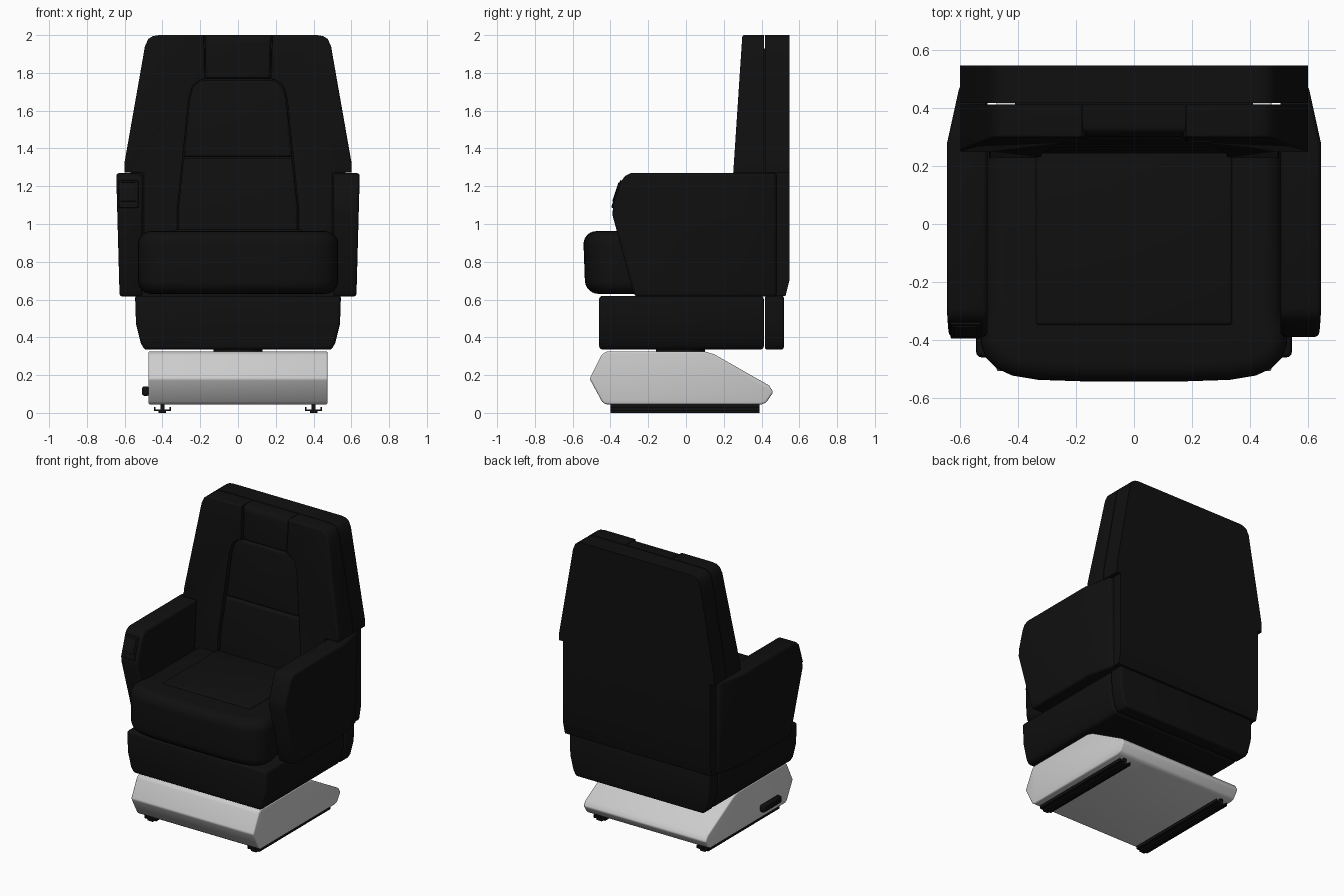
import bpy, bmesh, math
from mathutils import Vector

if "Cube" in bpy.data.objects:
    bpy.data.objects.remove(bpy.data.objects["Cube"])

black = bpy.data.materials.new("black_leather")
black.diffuse_color = (0.005, 0.005, 0.005, 1)
black.use_nodes = True
black.node_tree.nodes["Principled BSDF"].inputs["Base Color"].default_value = black.diffuse_color


def prism(name, pts, axis, lo, hi, bevel=0.01, segs=3, mat=black, warp=None, weight=None, cut=None):
    """Extrude a 2D profile along an axis, optionally warp it, then round its edges."""
    place = {'x': lambda a, b, t: (t, a, b),
             'y': lambda a, b, t: (a, t, b),
             'z': lambda a, b, t: (a, b, t)}[axis]
    bm = bmesh.new()
    rings = [[bm.verts.new(place(a, b, t)) for a, b in pts] for t in (lo, hi)]
    for r in rings:
        bm.faces.new(r)
    n = len(pts)
    for i in range(n):
        j = (i + 1) % n
        bm.faces.new((rings[0][i], rings[0][j], rings[1][j], rings[1][i]))
    if cut:
        bmesh.ops.bisect_plane(bm, geom=bm.verts[:] + bm.edges[:] + bm.faces[:],
                               plane_co=cut[0], plane_no=cut[1])
    if weight:
        layer = bm.edges.layers.float.new("bevel_weight_edge")
        for e in bm.edges:
            e[layer] = weight(e.verts[0].co, e.verts[1].co)
    if warp:
        for v in bm.verts:
            v.co = Vector(warp(*v.co))
    bmesh.ops.recalc_face_normals(bm, faces=bm.faces)
    me = bpy.data.meshes.new(name)
    bm.to_mesh(me)
    bm.free()
    ob = bpy.data.objects.new(name, me)
    bpy.context.collection.objects.link(ob)
    if mat:
        me.materials.append(mat)
    bpy.ops.object.select_all(action='DESELECT')
    ob.select_set(True)
    bpy.context.view_layer.objects.active = ob
    if bevel:
        m = ob.modifiers.new("bevel", 'BEVEL')
        m.width, m.segments = bevel, segs
        m.limit_method = 'WEIGHT' if weight else 'ANGLE'
        m.angle_limit = math.radians(32)
        bpy.ops.object.modifier_apply(modifier=m.name)
    bpy.ops.object.shade_smooth_by_angle(angle=math.radians(35))
    return ob


def box(name, x, y, z, **kw):
    return prism(name, [(x[0], y[0]), (x[1], y[0]), (x[1], y[1]), (x[0], y[1])], 'z', *z, **kw)


def sym(half):
    """Mirror a right-hand half profile across x = 0."""
    return half + [(-a, b) for a, b in reversed(half)]


# Floor rails
rail = sym([(0.02, 0.0), (0.02, 0.01), (0.045, 0.01), (0.045, 0.03), (0.037, 0.03),
            (0.037, 0.018), (0.01, 0.018), (0.01, 0.055)])
for s, side in ((1, "right"), (-1, "left")):
    prism(side + "_rail", [(a + s * 0.4, b) for a, b in rail], 'y', -0.40, 0.39, bevel=0)

# Grey pedestal with swivel disc and side lever
prism("pedestal", [(-0.51, 0.18), (-0.445, 0.31), (-0.42, 0.325), (0.10, 0.325), (0.15, 0.31),
                   (0.44, 0.145), (0.462, 0.11), (0.425, 0.055), (0.40, 0.045), (-0.425, 0.045),
                   (-0.445, 0.06)], 'x', -0.475, 0.475, bevel=0.01, mat=None)
prism("swivel_disc", [(0.13 * math.cos(i * math.pi / 16), -0.03 + 0.13 * math.sin(i * math.pi / 16))
                      for i in range(32)], 'z', 0.32, 0.345, bevel=0)
box("side_lever", (-0.508, -0.47), (-0.34, -0.14), (0.09, 0.14), bevel=0.012)

# Lower skirt, front and rear sections
skirt = sym([(0.495, 0.335), (0.515, 0.37), (0.54, 0.47), (0.545, 0.62)])
prism("skirt_front", skirt, 'y', -0.46, 0.412, bevel=0.018)
prism("skirt_rear", skirt, 'y', 0.418, 0.518, bevel=0.012)

# Seat cushion with a raised centre panel
seat = sym([(0.51, 0.32), (0.51, -0.30), (0.53, -0.37), (0.527, -0.42), (0.51, -0.465),
            (0.475, -0.50), (0.42, -0.525), (0.33, -0.54), (0.18, -0.545)])
prism("seat_cushion", seat, 'z', 0.63, 0.962, bevel=0.07, segs=6,
      warp=lambda x, y, z: (x, y + (0.012 if z < 0.8 and y < 0 else 0), z))
box("seat_panel", (-0.34, 0.34), (-0.35, 0.32), (0.90, 0.971), bevel=0.014)

# Arm panels, narrowing to the rear and the bottom
arm = [(-0.39, 1.05), (-0.385, 1.10), (-0.345, 1.22), (-0.325, 1.255), (-0.29, 1.27), (0.48, 1.27),
       (0.48, 0.615), (-0.27, 0.615), (-0.285, 0.66)]


def arm_taper(x, y, z):
    if abs(x) > 0.6:
        x = math.copysign(0.645 - 0.018 * (1.27 - z) / 0.65 - max(0, y - 0.28) * 0.22, x)
    return x, y, z


for s, side in ((1, "right"), (-1, "left")):
    prism(side + "_arm", arm, 'x', s * 0.505, s * 0.645, bevel=0.018, segs=4,
          warp=arm_taper, cut=((0, 0.28, 0), (0, 1, 0)))

# Control panel on the sloping front of one arm
for name, x, z in (("control_frame", 0.052, (-0.078, 0.075)), ("control_pad", 0.040, (-0.045, 0.062))):
    t = 0.006 if name == "control_frame" else 0.011
    ob = box(name, (-x, x), (-t, 0.02), z, bevel=0.004, segs=2)
    ob.location = (-0.58, -0.366, 1.16)
    ob.rotation_euler.x = -math.radians(18.4)

# Backrest: shared outer outline and leaning front plane
outer = [(0.60, 1.272), (0.60, 1.33), (0.505, 1.87), (0.493, 1.94), (0.475, 1.98), (0.45, 1.995), (0.42, 2.0)]


def lean(offset):
    def warp(x, y, z):
        return (x, y, z) if y > 0.4 else (x, 0.25 + offset + (z - 1.27) * 0.066, z)
    return warp


def front_weight(a, b):
    """Wide rounding on the outer front rim, narrow rounding on the seams."""
    if a.y > 0.4 or b.y > 0.4:
        return 0.0
    rim = all(abs(p.x) >= 0.41 and p.z > 1.3 or p.z > 1.99 for p in (a, b))
    return 1.0 if rim else 0.3


inner = [(0.18, 2.0), (0.176, 1.768), (0.205, 1.758), (0.24, 1.73), (0.26, 1.66),
         (0.292, 1.35), (0.32, 1.08), (0.32, 0.90)]
for s, side in ((1, "right"), (-1, "left")):
    pts = [(s * a, b) for a, b in [(0.50, 0.90), (0.50, 1.272)] + outer + inner]
    prism(side + "_back_bolster", pts, 'y', 0.25, 0.412, bevel=0.055, segs=5,
          warp=lean(0.0), weight=front_weight)
prism("headrest_panel", sym([(0.172, 1.768), (0.177, 2.0)]), 'y', 0.25, 0.412, bevel=0.055, segs=5,
      warp=lean(0.008), weight=front_weight)
prism("back_panel_upper", sym([(0.288, 1.354), (0.257, 1.66), (0.237, 1.727), (0.203, 1.754), (0.17, 1.762)]),
      'y', 0.25, 0.412, bevel=0.055, segs=4, warp=lean(0.016), weight=front_weight)
prism("back_panel_lower", sym([(0.317, 0.90), (0.317, 1.08), (0.288, 1.348)]),
      'y', 0.25, 0.412, bevel=0.055, segs=4, warp=lean(0.012), weight=front_weight)
box("back_core", (-0.41, 0.41), (0.345, 0.43), (0.62, 1.93), bevel=0)

# Rear shell, tucked in slightly at the foot
shell = sym([(0.57, 0.62), (0.57, 0.70), (0.57, 1.272)] + outer)
prism("back_shell", shell, 'y', 0.418, 0.547, bevel=0.045, segs=5,
      warp=lambda x, y, z: (x, y - (0.02 if y > 0.5 and z < 0.65 else 0), z),
      cut=((0, 0, 0.70), (0, 0, 1)),
      weight=lambda a, b: 0.15 if max(a.y, b.y) < 0.43 else
      (0.0 if min(a.y, b.y) < 0.43 or (abs(a.z - 0.7) < 0.01 and abs(b.z - 0.7) < 0.01)
       else (1.0 if min(a.z, b.z) > 1.3 else 0.5)))
